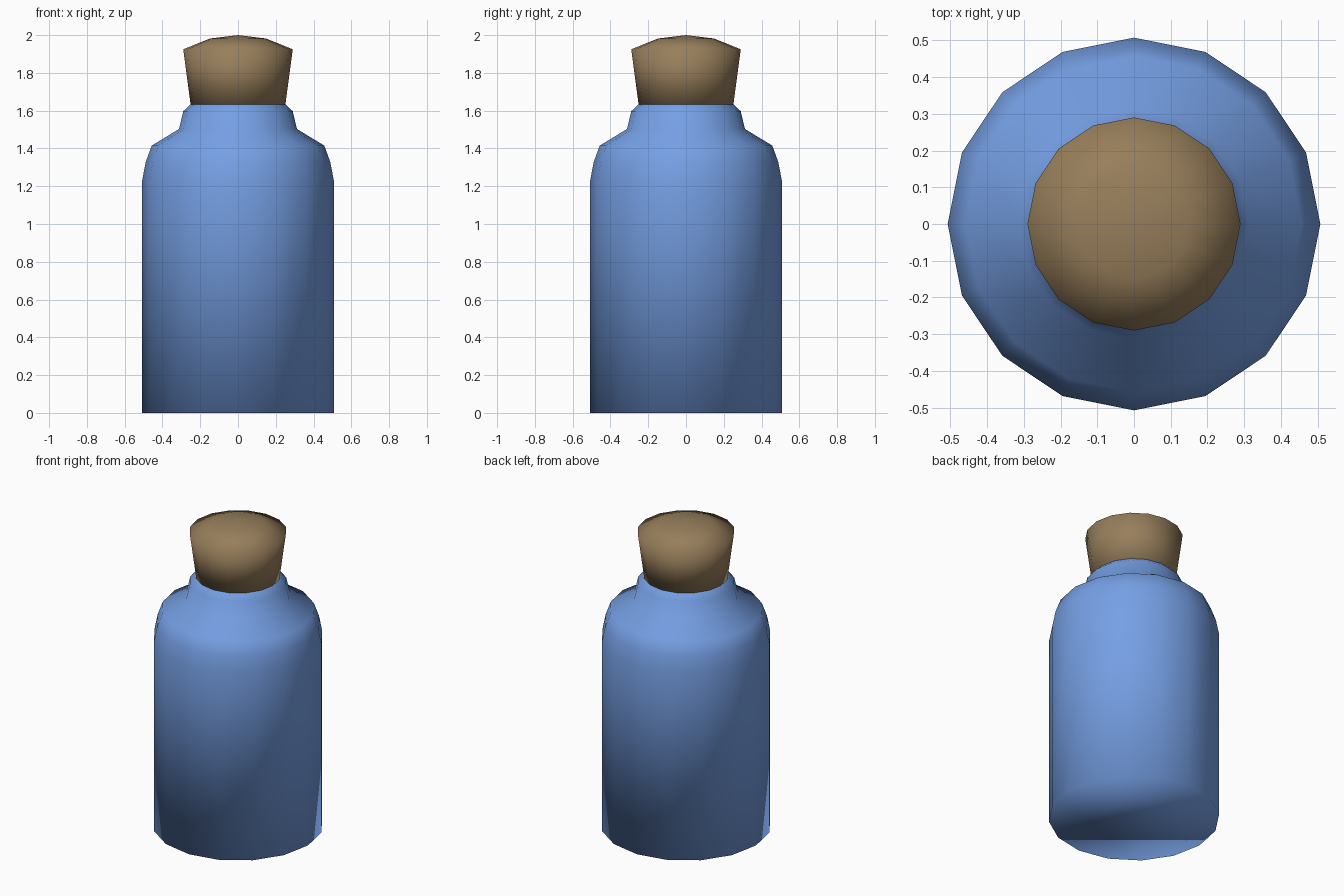
import bpy, bmesh, math

if "Cube" in bpy.data.objects:
    bpy.data.objects.remove(bpy.data.objects["Cube"])

SIDES = 16


def material(name, rgb):
    m = bpy.data.materials.new(name)
    m.diffuse_color = (*rgb, 1)
    m.use_nodes = True
    m.node_tree.nodes["Principled BSDF"].inputs["Base Color"].default_value = m.diffuse_color
    return m


def turned(name, profile, mat, cap_bottom=False, tip=None):
    """Turn a (radius, height) profile around z, optionally closing its ends."""
    bm = bmesh.new()
    rings = []
    for r, z in profile:
        rings.append([bm.verts.new((r * math.cos(math.tau * i / SIDES),
                                    r * math.sin(math.tau * i / SIDES), z))
                      for i in range(SIDES)])
    for a, b in zip(rings, rings[1:]):
        for i in range(SIDES):
            j = (i + 1) % SIDES
            bm.faces.new((a[i], a[j], b[j], b[i]))
    if cap_bottom:
        bm.faces.new(rings[0][::-1])
    if tip is not None:
        top = bm.verts.new((0, 0, tip))
        for i in range(SIDES):
            bm.faces.new((rings[-1][i], rings[-1][(i + 1) % SIDES], top))
    for f in bm.faces:
        f.smooth = True
    mesh = bpy.data.meshes.new(name)
    bm.to_mesh(mesh)
    bm.free()
    mesh.materials.append(mat)
    obj = bpy.data.objects.new(name, mesh)
    bpy.context.collection.objects.link(obj)
    return obj


blue = material("blue_glass", (0.18, 0.35, 0.78))
brown = material("cork_brown", (0.31, 0.21, 0.105))

# Bottle: straight body, rounded shoulder, short neck with bevelled lip
turned("bottle", [(0.507, 0), (0.507, 1.233), (0.488, 1.33), (0.457, 1.415),
                  (0.312, 1.503), (0.29, 1.597), (0.252, 1.633)],
       blue, cap_bottom=True)

# Cork: flared stopper with a shallow domed top
turned("cork", [(0.25, 1.625), (0.29, 1.925), (0.148, 1.982)], brown,
       cap_bottom=True, tip=2.0)
